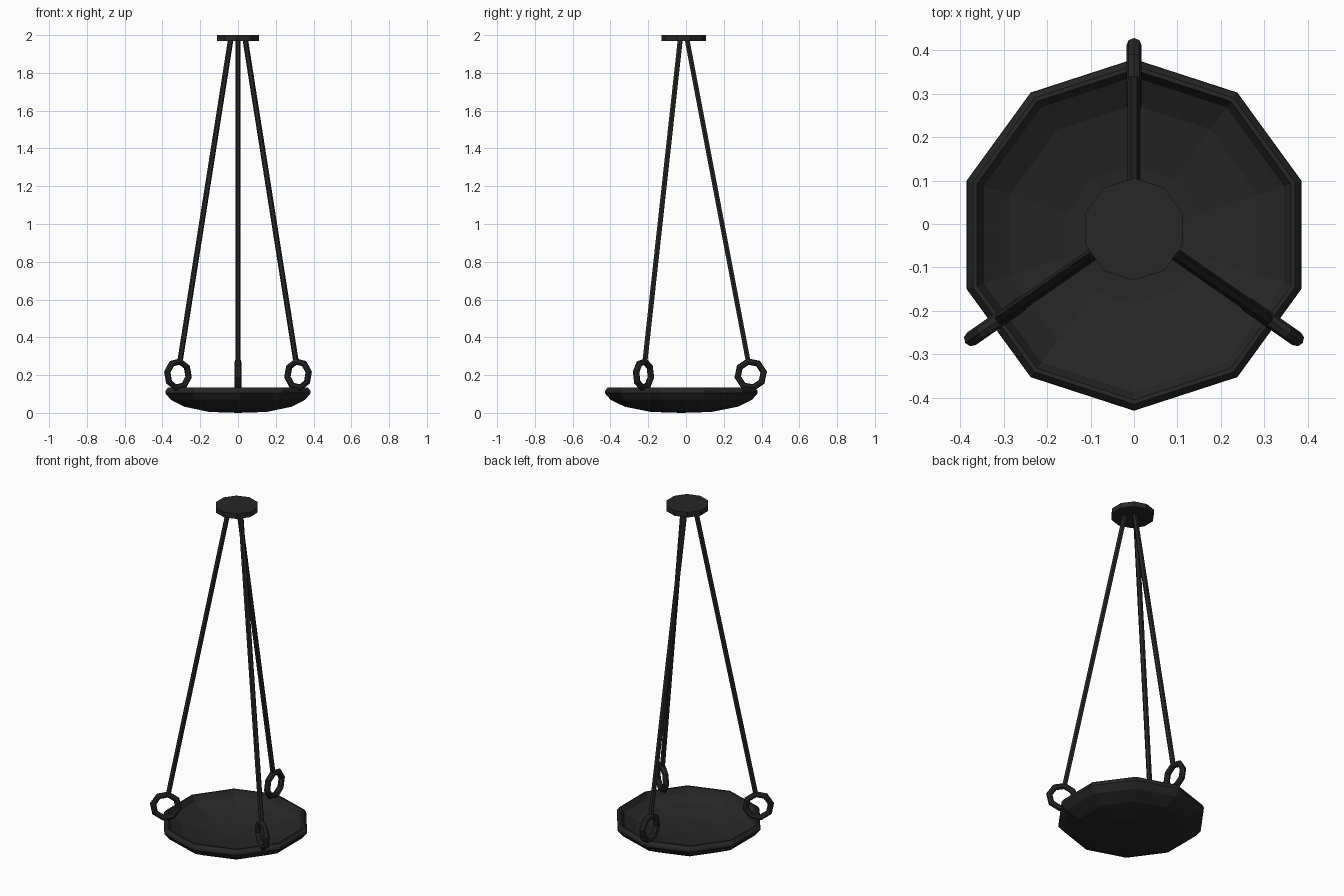
import bpy, bmesh, math
from mathutils import Vector, Matrix

if "Cube" in bpy.data.objects:
    bpy.data.objects.remove(bpy.data.objects["Cube"])

iron = bpy.data.materials.new("dark_iron")
iron.diffuse_color = (0.02, 0.02, 0.02, 1)
iron.use_nodes = True
iron.node_tree.nodes["Principled BSDF"].inputs["Base Color"].default_value = iron.diffuse_color


def make(name, bm):
    bmesh.ops.remove_doubles(bm, verts=bm.verts, dist=1e-5)
    bmesh.ops.recalc_face_normals(bm, faces=bm.faces)
    me = bpy.data.meshes.new(name)
    bm.to_mesh(me)
    bm.free()
    me.materials.append(iron)
    ob = bpy.data.objects.new(name, me)
    bpy.context.collection.objects.link(ob)
    return ob


def lathe(name, profile, sides, centre=(0, 0, 0)):
    # spin an (r, z) profile about z, first corner towards +y
    bm = bmesh.new()
    vs = [bm.verts.new((0, r, z)) for r, z in profile]
    es = [bm.edges.new(p) for p in zip(vs, vs[1:])]
    bmesh.ops.spin(bm, geom=vs + es, cent=(0, 0, 0), axis=(0, 0, 1),
                   angle=math.tau, steps=sides)
    ob = make(name, bm)
    ob.location = centre
    return ob


def rod(name, a, b, radius):
    bm = bmesh.new()
    d = b - a
    bmesh.ops.create_cone(bm, cap_ends=True, segments=6, radius1=radius,
                          radius2=radius, depth=d.length)
    ob = make(name, bm)
    ob.matrix_world = (Matrix.Translation((a + b) / 2)
                       @ d.to_track_quat('Z', 'X').to_matrix().to_4x4())


def ring(name, centre, up, major, minor):
    # eight-sided ring standing in the plane of its rod
    side = Vector((up.x, up.y, 0)).normalized()
    normal = up.cross(side).normalized()
    side = normal.cross(up)
    bm = bmesh.new()
    loops = []
    for i in range(8):
        a = math.tau * i / 8
        out = up * math.cos(a) + side * math.sin(a)
        loops.append([bm.verts.new(
            centre + out * (major + minor * math.cos(b)) + normal * minor * math.sin(b))
            for b in (math.tau * j / 8 for j in range(8))])
    for i in range(8):
        p, q = loops[i], loops[(i + 1) % 8]
        for j in range(8):
            k = (j + 1) % 8
            bm.faces.new((p[j], p[k], q[k], q[j]))
    make(name, bm)


# shallow bowl with a rim
lathe("dish", [(0, 0.005), (0.16, 0.01), (0.30, 0.038), (0.375, 0.075),
               (0.405, 0.11), (0.403, 0.123), (0.39, 0.139), (0.38, 0.139),
               (0.363, 0.108), (0.30, 0.075), (0.16, 0.045), (0, 0.035)],
      10, (0, -0.025, -0.005))

# ceiling plate
lathe("ceiling_plate", [(0, 1.97), (0.118, 1.97), (0.118, 2.0), (0, 2.0)],
      10, (0, -0.012, 0))

# three hanging rods, each ending in a ring
hangers = {"back": ((0, 0.005, 1.98), (0, 0.3425, 0.203)),
           "left": ((-0.038, -0.03, 1.98), (-0.318, -0.225, 0.203)),
           "right": ((0.038, -0.03, 1.98), (0.318, -0.225, 0.203))}
for name, (top, low) in hangers.items():
    top, low = Vector(top), Vector(low)
    up = (top - low).normalized()
    rod(name + "_rod", top, low + up * 0.068, 0.0145)
    ring(name + "_ring", low, up, 0.07, 0.0175)
